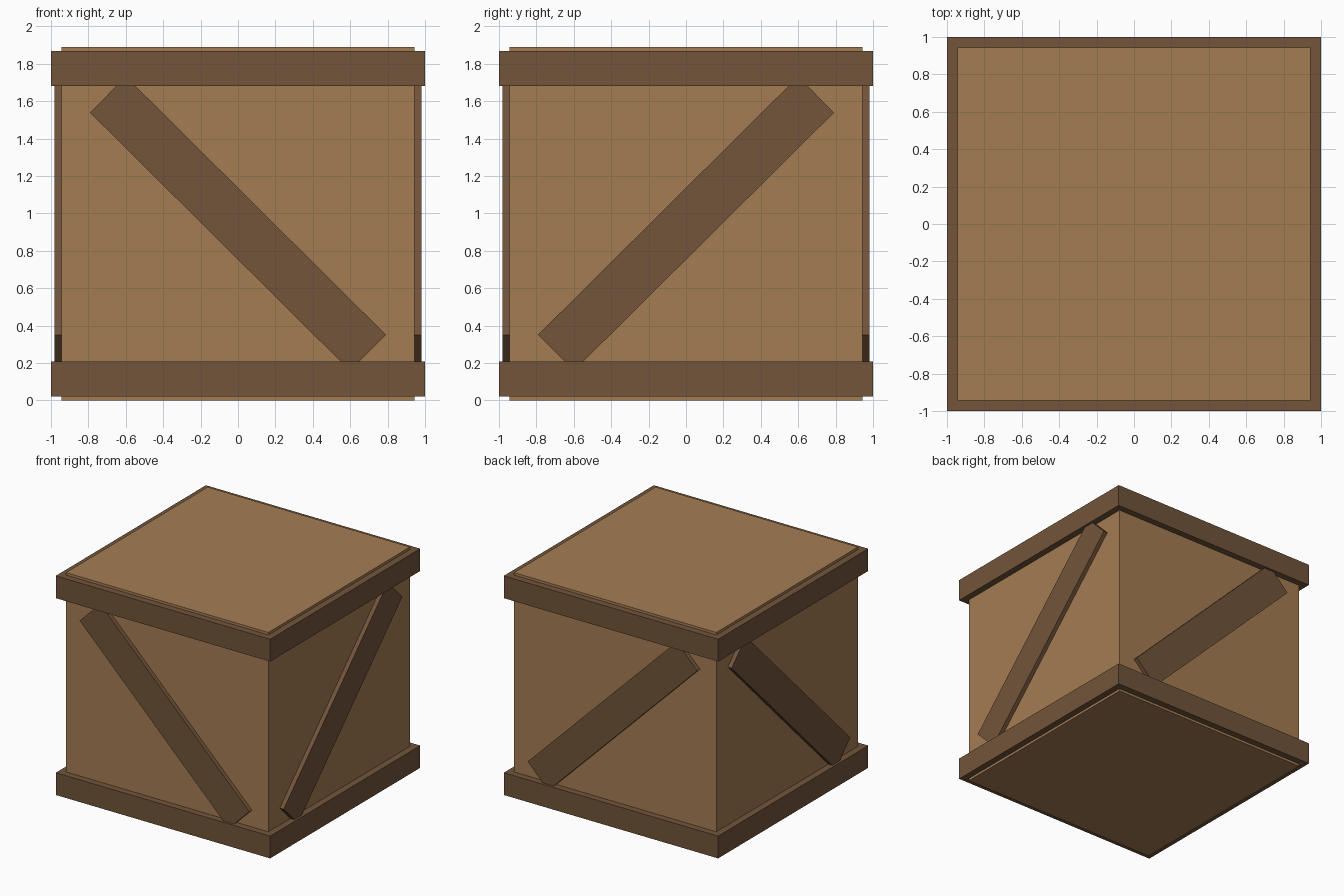
import bpy
import math
from mathutils import Matrix, Vector

if "Cube" in bpy.data.objects:
    bpy.data.objects.remove(bpy.data.objects["Cube"])


def material(name, rgb):
    m = bpy.data.materials.new(name)
    m.diffuse_color = (*rgb, 1.0)
    m.use_nodes = True
    m.node_tree.nodes["Principled BSDF"].inputs["Base Color"].default_value = m.diffuse_color
    return m


light_wood = material("light wood", (0.375, 0.202, 0.086))
dark_wood = material("dark wood", (0.168, 0.089, 0.043))


def box(name, size, matrix, mat):
    """Box of the given size, placed by a matrix."""
    bpy.ops.mesh.primitive_cube_add(size=1)
    ob = bpy.context.object
    ob.name = name
    ob.data.transform(matrix @ Matrix.Diagonal((*size, 1.0)))
    ob.data.materials.append(mat)
    return ob


HEIGHT = 1.89
MID = HEIGHT / 2
CORE = 0.944      # half width of the crate body
FACE = 0.98       # outer face of the braces
TILT = math.radians(44.8)

# Crate body
box("crate_body", (2 * CORE, 2 * CORE, HEIGHT),
    Matrix.Translation((0, 0, MID)), light_wood)

# Bands around the bottom and the top
for name, z in (("bottom_band", 0.115), ("top_band", HEIGHT - 0.115)):
    # Four overlapping rails are one slab, the body pokes through it
    box(name, (2, 2, 0.188), Matrix.Translation((0, 0, z)), dark_wood)

# Diagonal braces: front and back fall towards +x, the sides rise towards +y
DEPTH = 0.06
offset = FACE - DEPTH / 2
for name, sign in (("front_brace", -1), ("back_brace", 1)):
    box(name, (1.96, DEPTH, 0.272),
        Matrix.Translation(Vector((0, sign * offset, MID)))
        @ Matrix.Rotation(TILT, 4, 'Y'), dark_wood)
for name, sign in (("left_brace", -1), ("right_brace", 1)):
    box(name, (DEPTH, 1.96, 0.272),
        Matrix.Translation(Vector((sign * offset, 0, MID)))
        @ Matrix.Rotation(TILT, 4, 'X'), dark_wood)
